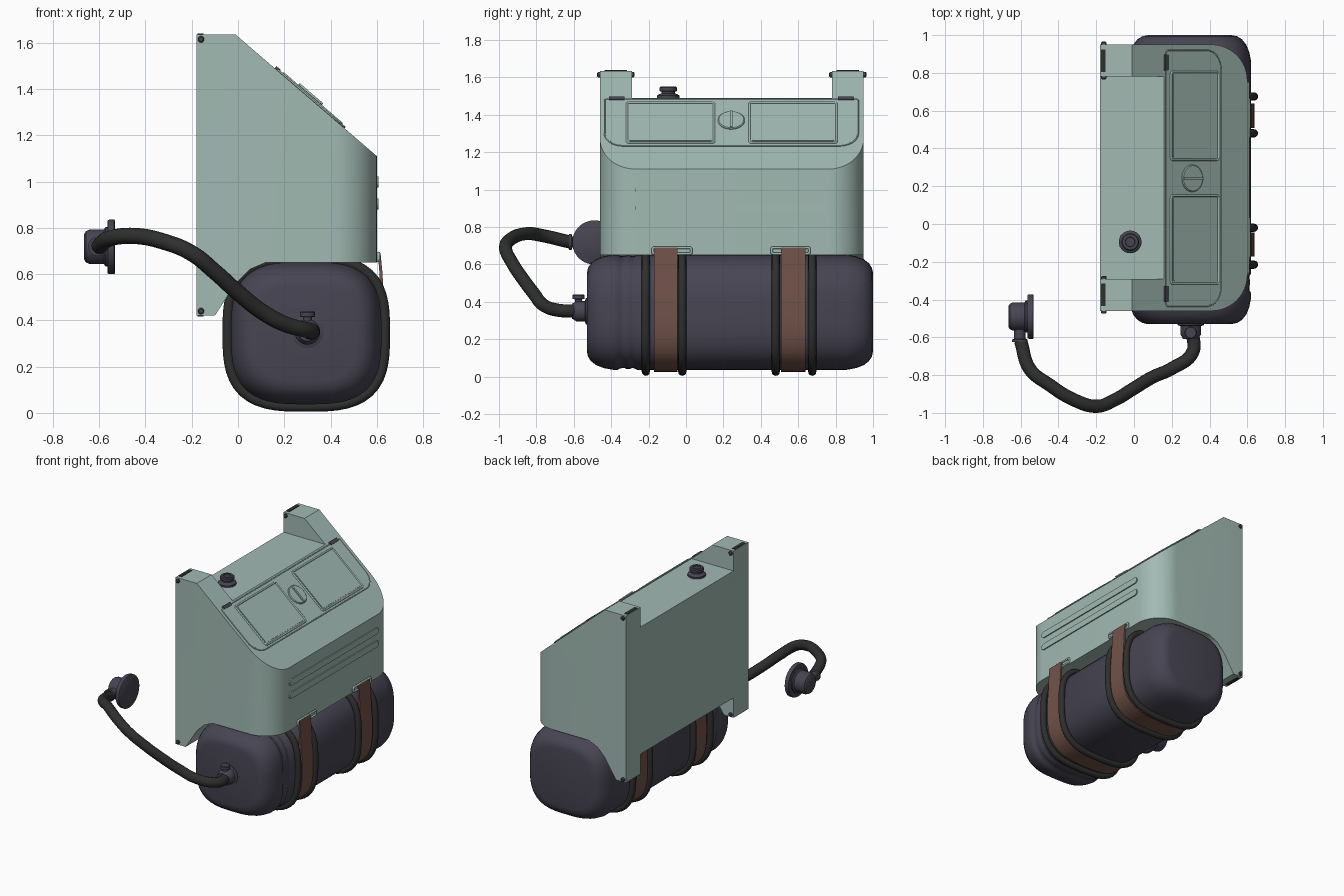
import bpy, bmesh, math
from mathutils import Vector

cube = bpy.data.objects.get("Cube")
if cube:
    bpy.data.objects.remove(cube, do_unlink=True)


def material(name, rgb, rough=0.6):
    m = bpy.data.materials.new(name)
    m.use_nodes = True
    m.diffuse_color = (*rgb, 1)
    bsdf = m.node_tree.nodes["Principled BSDF"]
    bsdf.inputs["Base Color"].default_value = (*rgb, 1)
    bsdf.inputs["Roughness"].default_value = rough
    return m


SAGE = material("sage_green", (0.36, 0.49, 0.45))
SLATE = material("dark_slate", (0.062, 0.059, 0.085))
RUBBER = material("black_rubber", (0.027, 0.029, 0.027))
LEATHER = material("brown_leather", (0.165, 0.085, 0.065))


def shade(ob, angle=35):
    bpy.ops.object.select_all(action='DESELECT')
    ob.select_set(True)
    bpy.context.view_layer.objects.active = ob
    bpy.ops.object.shade_smooth_by_angle(angle=math.radians(angle))


def loft(name, rings, mat, angle=35):
    """Skin a list of equal-length closed rings and cap both ends."""
    bm = bmesh.new()
    loops = [[bm.verts.new(p) for p in ring] for ring in rings]
    n = len(loops[0])
    for a, b in zip(loops, loops[1:]):
        for i in range(n):
            bm.faces.new((a[i], a[(i + 1) % n], b[(i + 1) % n], b[i]))
    bm.faces.new(loops[0])
    bm.faces.new(loops[-1])
    bmesh.ops.recalc_face_normals(bm, faces=bm.faces)
    me = bpy.data.meshes.new(name)
    bm.to_mesh(me)
    bm.free()
    ob = bpy.data.objects.new(name, me)
    bpy.context.collection.objects.link(ob)
    me.materials.append(mat)
    shade(ob, angle)
    return ob


def box(name, x, y, z, mat):
    return loft(name, [[(a, y[0], z[0]), (a, y[1], z[0]), (a, y[1], z[1]), (a, y[0], z[1])]
                       for a in x], mat)


def turned(name, origin, axis, profile, mat, sides=32):
    """Lathe (distance, radius) pairs about an axis."""
    axis = Vector(axis).normalized()
    u = axis.orthogonal().normalized()
    v = axis.cross(u)
    turns = [2 * math.pi * i / sides for i in range(sides)]
    return loft(name, [[Vector(origin) + axis * d + (u * math.cos(t) + v * math.sin(t)) * r
                        for t in turns] for d, r in profile], mat)


def tube(name, points, radius, mat, cyclic=False, smooth_path=False):
    cu = bpy.data.curves.new(name, 'CURVE')
    cu.dimensions = '3D'
    cu.bevel_depth = radius
    cu.bevel_resolution = 4
    cu.use_fill_caps = True
    if smooth_path:
        sp = cu.splines.new('BEZIER')
        sp.bezier_points.add(len(points) - 1)
        for bp, p in zip(sp.bezier_points, points):
            bp.co = p
            bp.handle_left_type = bp.handle_right_type = 'AUTO'
    else:
        sp = cu.splines.new('POLY')
        sp.points.add(len(points) - 1)
        for q, p in zip(sp.points, points):
            q.co = (*p, 1)
    sp.use_cyclic_u = cyclic
    sp.use_smooth = True
    ob = bpy.data.objects.new(name, cu)
    bpy.context.collection.objects.link(ob)
    cu.materials.append(mat)
    return ob


def rounded(a0, a1, b0, b1, r_low, r_high, steps=8):
    """Rounded rectangle; the two corners at b0 and at b1 have their own radius."""
    out = []
    for k, (a, b, r) in enumerate(((a1, b1, r_high), (a0, b1, r_high), (a0, b0, r_low), (a1, b0, r_low))):
        sa, sb = (-1 if k in (0, 3) else 1), (-1 if k < 2 else 1)
        for i in range(steps + 1):
            t = math.pi / 2 * (k + i / steps)
            out.append((a + sa * r + r * math.cos(t), b + sb * r + r * math.sin(t)))
    return out


# Housing: plan outline with rounded front corners, cut by its side profile
def cut(ob, tool, operation):
    mod = ob.modifiers.new("cut", 'BOOLEAN')
    mod.operation, mod.solver, mod.object = operation, 'EXACT', tool
    bpy.context.view_layer.objects.active = ob
    bpy.ops.object.modifier_apply(modifier=mod.name)
    bpy.data.objects.remove(tool, do_unlink=True)


Y0, Y1, EAR = -0.46, 0.95, 0.17
plan = rounded(Y0, Y1, -0.18, 0.6, 0.0005, 0.19, 12)
housing = loft("housing", [[(x, y, z) for y, x in plan] for z in (0.2, 1.8)], SAGE)
side = [(-0.3, 0.42), (-0.1, 0.42), (-0.055, 0.49), (-0.01, 0.56), (0.05, 0.62), (0.12, 0.65),
        (0.7, 0.65), (0.7, 1.024), (-0.01, 1.635), (-0.3, 1.635)]
cut(housing, loft("side_cutter", [[(x, y, z) for x, z in side] for y in (-1, 1.5)], SAGE), 'INTERSECT')
for z in ((1.49, 2), (0.1, 0.565)):
    cut(housing, box("notch_cutter", (-0.4, 0.19 if z[0] > 1 else 0.1),
                     (Y0 + EAR, Y1 - EAR), z, SAGE), 'DIFFERENCE')
shade(housing, 30)

# Access panel on the sloped face: a = along y, s = down the slope, h = outward
DOWN, OUT = Vector((0.758, 0, -0.652)), Vector((0.652, 0, 0.758))


def slope(a, s, h=0.0):
    return Vector((0.158, a, 1.49)) + DOWN * s + OUT * h


def slope_plate(name, outline, h0, h1, mat=SAGE):
    return loft(name, [[slope(a, s, h) for a, s in outline] for h in (h0, h1)], mat)


slope_plate("access_panel", rounded(-0.435, 0.92, 0.015, 0.395, 0.01, 0.1), -0.01, 0.006)
tube("panel_rim", [slope(a, s, 0.004) for a, s in rounded(-0.435, 0.92, 0.015, 0.395, 0.01, 0.1)],
     0.004, SAGE, cyclic=True)
for a0, a1 in ((-0.315, 0.15), (0.34, 0.805)):
    tube("panel_frame", [slope(a, s, 0.007) for a, s in rounded(a0, a1, 0.045, 0.375, 0.012, 0.012, 3)],
         0.006, SAGE, cyclic=True)
    slope_plate("panel_inset", rounded(a0 + 0.014, a1 - 0.014, 0.059, 0.361, 0.008, 0.008, 3), 0, 0.01)
turned("panel_lock", slope(0.242, 0.192), OUT, [(0, 0.072), (0.01, 0.072), (0.014, 0.067)], SAGE)
slope_plate("lock_grip", rounded(0.236, 0.248, 0.125, 0.259, 0.003, 0.003, 2), 0.005, 0.022)
for a in (-0.37, 0.855):
    slope_plate("panel_hinge", rounded(a - 0.042, a + 0.042, 0, 0.025, 0.004, 0.004, 3), -0.005, 0.012, SLATE)

# Pressed ribs on the front face
for z in (0.903, 0.998):
    pill = rounded(-0.27, 0.752, z - 0.023, z + 0.023, 0.0225, 0.0225)
    loft("front_rib", [[(x, y, h) for y, h in pill] for x in (0.59, 0.608)], SAGE)

# Mounting pins in the four corners of the back
for y in (Y0, Y1 - EAR):
    for z, face in ((1.615, 1.635), (0.44, 0.42)):
        turned("mounting_pin", (-0.16, y - 0.015, z), (0, 1, 0),
               [(0, 0.009), (0.005, 0.014), (EAR + 0.025, 0.014), (EAR + 0.03, 0.009)], SLATE, 16)
        box("pin_slot", (-0.176, -0.15), (y + 0.025, y + EAR - 0.025), (face - 0.004, face + 0.004), RUBBER)

# Filler cap on top
turned("filler_cap", (-0.02, -0.095, 1.485), (0, 0, 1),
       [(0, 0.06), (0.018, 0.06), (0.025, 0.05), (0.03, 0.036), (0.04, 0.036), (0.042, 0.047),
        (0.06, 0.047), (0.067, 0.041), (0.067, 0.026), (0.06, 0.024)], SLATE)

# Tank: rounded-square sections along y
CX, CZ, N = 0.295, 0.345, 3.1


def squircle(t, a, b):
    c, s = math.cos(t), math.sin(t)
    r = (abs(c) ** N + abs(s) ** N) ** (-1 / N)
    return CX + a * c * r, CZ + b * s * r


def ring(y, a, b, count=64):
    pts = [squircle(2 * math.pi * i / count, a, b) for i in range(count)]
    return [(x, y, z) for x, z in pts]


ends = [(0, 0.68), (0.006, 0.77), (0.022, 0.85), (0.05, 0.92), (0.09, 0.97), (0.14, 1)]
sections = [(-0.53 + d, s) for d, s in ends]
sections += [(-0.365, 1), (-0.352, 0.975), (-0.33, 0.97), (-0.318, 0.985), (-0.3, 0.985),
             (-0.288, 0.97), (-0.275, 0.975), (-0.262, 1)]
sections += [(1.0 - d, s) for d, s in reversed(ends)]
loft("tank", [ring(y, 0.325 * s, 0.308 * s) for y, s in sections], SLATE, 50)

# Rubber hoops and leather straps around the tank
for y in (-0.215, -0.02, 0.48, 0.675):
    tube("rubber_hoop", ring(y, 0.34, 0.318), 0.022, RUBBER, cyclic=True)
for y0, y1, b0, b1 in ((-0.172, -0.045, -0.178, 0.028), (0.508, 0.638, 0.458, 0.66)):
    path = [((0.604, 0.69), (0.616, 0.69)), ((0.612, 0.6), (0.625, 0.6))]
    for i in range(41):
        t = math.radians(23 - i * 5.9)
        path.append((squircle(t, 0.324, 0.305), squircle(t, 0.342, 0.32)))
    loft("strap", [[(p[0], y0, p[1]), (p[0], y1, p[1]), (q[0], y1, q[1]), (q[0], y0, q[1])]
                   for p, q in path], LEATHER)
    tube("strap_loop", [(0.608, y, z) for y, z in rounded(b0, b1, 0.658, 0.69, 0.008, 0.008, 3)],
         0.007, SAGE, cyclic=True)

# Outlet valve on the tank end
turned("outlet_valve", (0.3, -0.51, 0.35), (0, -1, 0),
       [(0, 0.07), (0.025, 0.07), (0.03, 0.055), (0.075, 0.055), (0.085, 0.048), (0.1, 0.04)], SLATE)
turned("valve_knob", (0.3, -0.575, 0.35), (0, 0, 1),
       [(0, 0.02), (0.064, 0.02), (0.066, 0.033), (0.085, 0.033), (0.09, 0.028)], SLATE, 20)

# Breathing hose and mouthpiece
hose = [(0.31, -0.57, 0.35), (0.31, -0.68, 0.355), (0.2, -0.765, 0.385), (0.1, -0.81, 0.44),
        (0, -0.87, 0.52), (-0.1, -0.93, 0.61), (-0.2, -0.965, 0.69), (-0.32, -0.93, 0.74),
        (-0.45, -0.85, 0.765), (-0.55, -0.77, 0.755), (-0.6, -0.62, 0.72)]
tube("hose", hose, 0.035, RUBBER, smooth_path=True)
turned("hose_collar", (-0.605, -0.625, 0.72), (0, 1, 0),
       [(0, 0.042), (0.014, 0.042), (0.016, 0.03), (0.09, 0.03)], SLATE)
turned("mouthpiece", (-0.665, -0.49, 0.718), (1, 0, 0),
       [(0, 0.055), (0.008, 0.068), (0.025, 0.075), (0.085, 0.075), (0.092, 0.085), (0.1, 0.085),
        (0.102, 0.115), (0.11, 0.118), (0.13, 0.118), (0.134, 0.112)], SLATE, 40)
